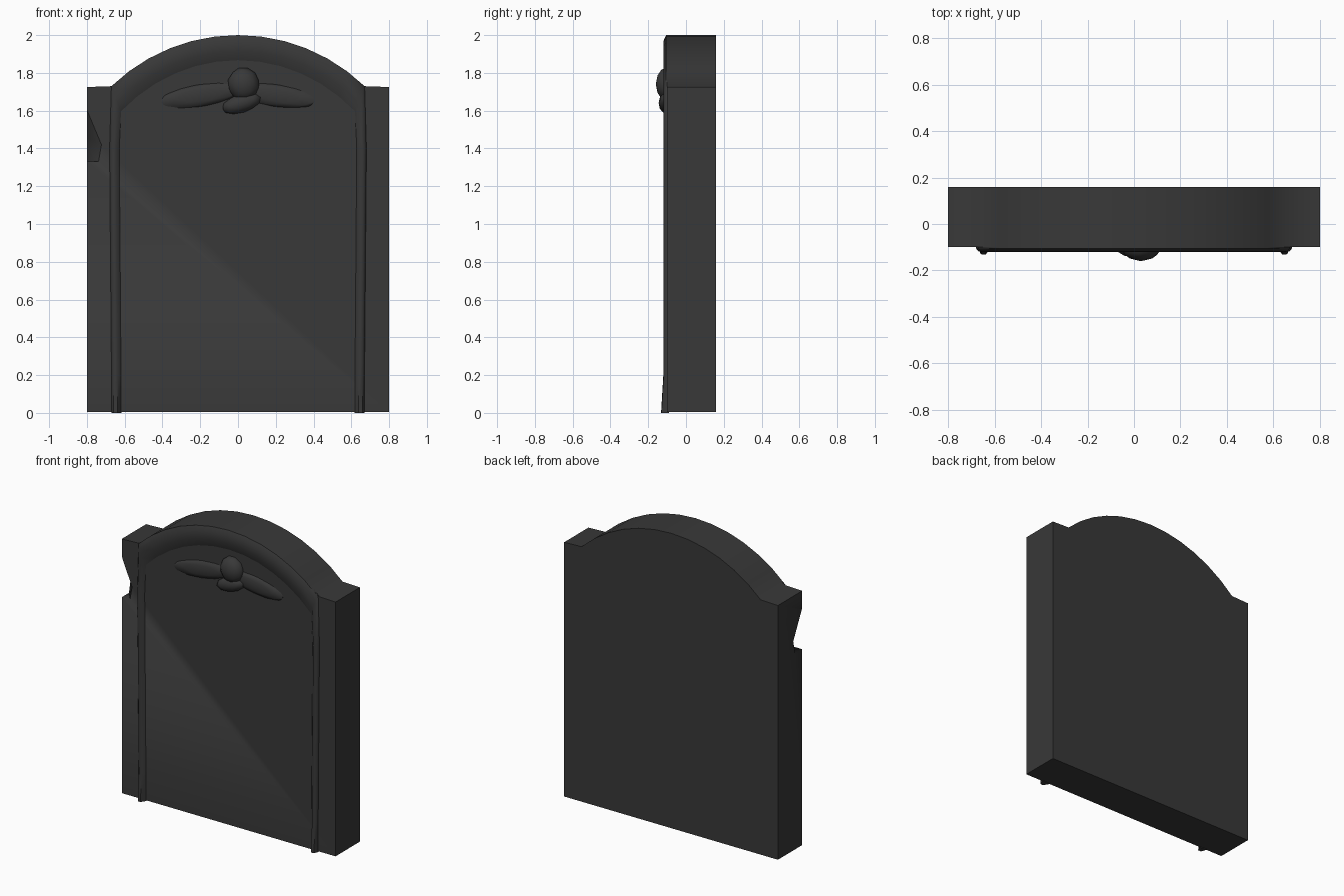
import bpy, bmesh, math

if "Cube" in bpy.data.objects:
    bpy.data.objects.remove(bpy.data.objects["Cube"])

stone = bpy.data.materials.new("dark_stone")
stone.diffuse_color = (0.04, 0.04, 0.04, 1)
stone.use_nodes = True
stone.node_tree.nodes["Principled BSDF"].inputs["Base Color"].default_value = stone.diffuse_color


def finish(name, bm, angle=40):
    bmesh.ops.recalc_face_normals(bm, faces=bm.faces)
    me = bpy.data.meshes.new(name)
    bm.to_mesh(me)
    bm.free()
    ob = bpy.data.objects.new(name, me)
    bpy.context.collection.objects.link(ob)
    me.materials.append(stone)
    bpy.ops.object.select_all(action='DESELECT')
    ob.select_set(True)
    bpy.context.view_layer.objects.active = ob
    bpy.ops.object.shade_smooth_by_angle(angle=math.radians(angle))
    return ob


def arch(n=12, r=0.966, half=0.767):
    # shallow circular crown from left shoulder to right shoulder
    return [(r * math.sin(a), 2 - r + r * math.cos(a))
            for a in (half * (2 * i / n - 1) for i in range(n + 1))]


def bridge(bm, loops, closed):
    for a, b in zip(loops, loops[1:]):
        n = len(a)
        for i in range(n if closed else n - 1):
            j = (i + 1) % n
            bm.faces.new((a[i], a[j], b[j], b[i]))


# Slab with square shoulders
outline = [(-0.8, 0.005), (-0.8, 1.725)] + arch() + [(0.8, 1.725), (0.8, 0.005)]
bm = bmesh.new()
loops = [[bm.verts.new((x, y, z)) for x, z in outline] for y in (-0.1, 0.16)]
bridge(bm, loops, True)
for loop in loops:
    bm.faces.new(loop)
slab = finish("headstone_slab", bm)

# Chipped front left corner
bm = bmesh.new()
chip = [[bm.verts.new(p) for p in ring] for ring in (
    [(-0.803, -0.11, 1.60), (-0.79, -0.11, 1.60), (-0.803, -0.09, 1.60)],
    [(-0.803, -0.11, 1.42), (-0.715, -0.11, 1.42), (-0.803, 0.0, 1.42)],
    [(-0.803, -0.11, 1.33), (-0.73, -0.11, 1.33), (-0.803, -0.02, 1.33)])]
bridge(bm, chip, True)
bm.faces.new(chip[0])
bm.faces.new(chip[-1])
cutter = finish("chip_cutter", bm)
cutter.hide_render = True
cutter.hide_set(True)
mod = slab.modifiers.new("chip", 'BOOLEAN')
mod.object = cutter
mod.operation = 'DIFFERENCE'
mod.solver = 'EXACT'

# Raised border: slim legs flaring at the foot, broad band over the crown
path = [(-0.67, 0.0), (-0.67, 0.2), (-0.68, 1.4)] + arch() + \
       [(0.68, 1.4), (0.67, 0.2), (0.67, 0.0)]
section = [(0, -0.09), (0, -0.105), (0.2, -0.118), (0.6, -0.12), (1, -0.097)]
bm = bmesh.new()
loops = []
for t, y in section:
    loop = []
    for x, z in path:
        drop = 0.14 * t if z > 1.45 else 0
        foot = -0.012 if z < 0.1 and y < -0.11 else 0
        loop.append(bm.verts.new((x * (1 - 0.08 * t), y + foot, z - drop)))
    loops.append(loop)
bridge(bm, loops, False)
bm.faces.new([l[0] for l in loops])
bm.faces.new([l[-1] for l in loops])
bridge(bm, [loops[-1], loops[0]], False)
finish("raised_border", bm, 55)


# Worn carved emblem: a faceted boss with drooping wings
def lump(name, loc, size, tilt=0, sub=2):
    bm = bmesh.new()
    bmesh.ops.create_icosphere(bm, subdivisions=sub, radius=1)
    c, s = math.cos(tilt), math.sin(tilt)
    for v in bm.verts:
        x, y, z = (v.co[i] * size[i] for i in range(3))
        v.co = (loc[0] + c * x - s * z, loc[1] + y, loc[2] + s * x + c * z)
    return finish(name, bm, 60)


lump("emblem_boss", (0.03, -0.1, 1.74), (0.085, 0.06, 0.09), 0.3)
lump("emblem_chin", (0.02, -0.1, 1.64), (0.11, 0.045, 0.05), 0.3)
for side, name in ((-1, "left"), (1, "right")):
    lump(name + "_emblem_wing", (side * 0.2, -0.098, 1.68), (0.22, 0.02, 0.06), -side * 0.15)
